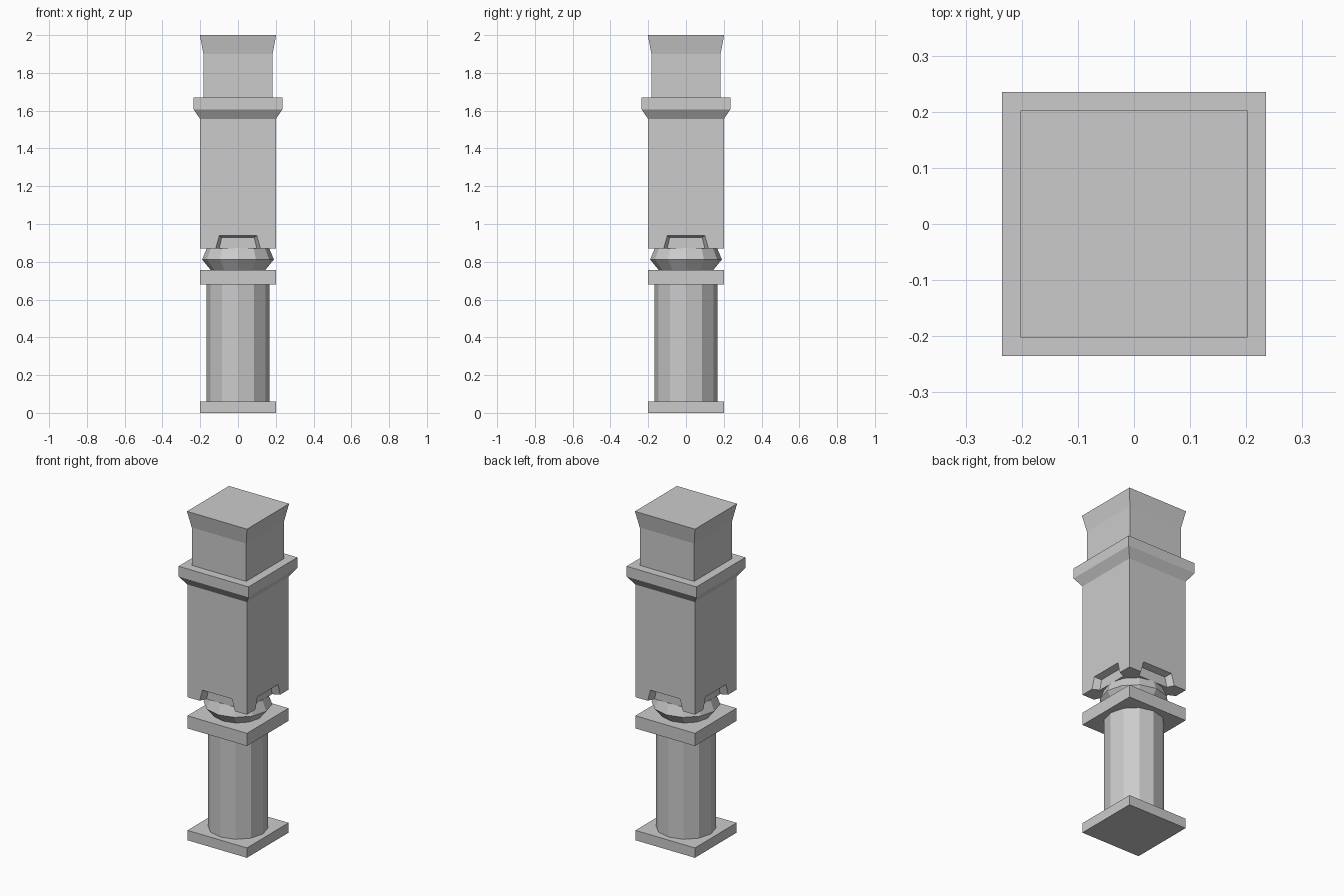
import bpy, bmesh
from math import pi, cos, sin, sqrt
from mathutils import Matrix

if "Cube" in bpy.data.objects:
    bpy.data.objects.remove(bpy.data.objects["Cube"])


def make_object(name, bm):
    bmesh.ops.recalc_face_normals(bm, faces=bm.faces)
    mesh = bpy.data.meshes.new(name)
    bm.to_mesh(mesh)
    bm.free()
    ob = bpy.data.objects.new(name, mesh)
    bpy.context.collection.objects.link(ob)
    return ob


def loft(bm, rings):
    """Skin a list of point loops and cap both ends."""
    loops = [[bm.verts.new(p) for p in ring] for ring in rings]
    n = len(loops[0])
    for a, b in zip(loops, loops[1:]):
        for i in range(n):
            j = (i + 1) % n
            bm.faces.new((a[i], a[j], b[j], b[i]))
    bm.faces.new(loops[0][::-1])
    bm.faces.new(loops[-1])


def stack(name, profile, sides=4):
    """Profile of (half width, z); 4 sides gives a square section."""
    bm = bmesh.new()
    turn, k = (pi / 4, sqrt(2)) if sides == 4 else (0, 1)
    loft(bm, [[(r * k * cos(turn + 2 * pi * i / sides),
                r * k * sin(turn + 2 * pi * i / sides), z)
               for i in range(sides)] for r, z in profile])
    return make_object(name, bm)


# Lower half: foot, round column, slab and bulb
stack("foot_slab", [(0.2, 0), (0.2, 0.06)])
stack("round_column", [(0.167, 0.06), (0.167, 0.68)], 12)
stack("middle_slab", [(0.2, 0.68), (0.2, 0.757)])
stack("bulb", [(0.145, 0.757), (0.19, 0.812), (0.165, 0.872)], 12)

# Upper half: square shaft, flared collar, neck and flared cap
shaft = stack("square_shaft", [(0.2, 0.87), (0.2, 1.555)])
stack("collar", [(0.2, 1.555), (0.235, 1.607), (0.235, 1.67)])
stack("neck_and_cap", [(0.183, 1.67), (0.183, 1.9), (0.202, 2.0)])

# Tapered notches cut into the bottom of each shaft face
bm = bmesh.new()


def trapezoid(y, low, high, top):
    return [(-low, y, 0.85), (low, y, 0.85), (high, y, top), (-high, y, top)]


for _ in range(4):
    loft(bm, [trapezoid(-0.21, 0.129, 0.103, 0.942),
              trapezoid(-0.16, 0.104, 0.086, 0.929)])
    bmesh.ops.rotate(bm, verts=bm.verts, matrix=Matrix.Rotation(pi / 2, 3, 'Z'))
cutter = make_object("notch_cutter", bm)
cutter.hide_render = True

cut = shaft.modifiers.new("notches", 'BOOLEAN')
cut.operation = 'DIFFERENCE'
cut.solver = 'EXACT'
cut.object = cutter
bpy.context.view_layer.objects.active = shaft
bpy.ops.object.modifier_apply(modifier=cut.name)
bpy.data.objects.remove(cutter)
